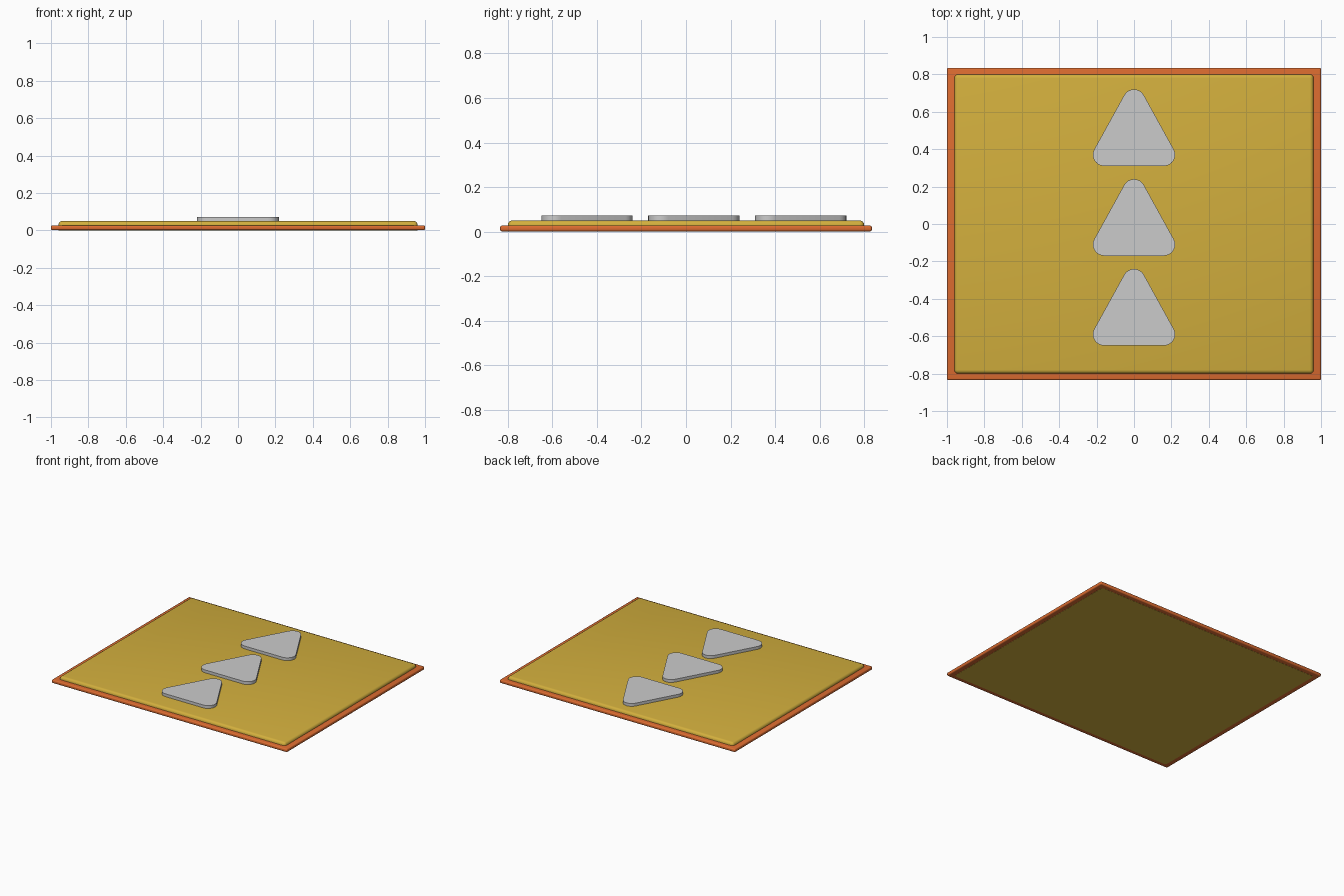
import bpy, bmesh, math

if "Cube" in bpy.data.objects:
    bpy.data.objects.remove(bpy.data.objects["Cube"])


def material(name, color):
    m = bpy.data.materials.new(name)
    m.diffuse_color = (*color, 1)
    m.use_nodes = True
    m.node_tree.nodes["Principled BSDF"].inputs["Base Color"].default_value = m.diffuse_color
    return m


orange = material("orange", (0.72, 0.15, 0.03))
yellow = material("yellow", (0.65, 0.43, 0.047))
grey = material("light grey", (0.6, 0.6, 0.6))


def finish(bm, name, mat):
    bmesh.ops.recalc_face_normals(bm, faces=bm.faces)
    mesh = bpy.data.meshes.new(name)
    bm.to_mesh(mesh)
    bm.free()
    mesh.materials.append(mat)
    ob = bpy.data.objects.new(name, mesh)
    bpy.context.collection.objects.link(ob)
    bpy.ops.object.select_all(action='DESELECT')
    ob.select_set(True)
    bpy.context.view_layer.objects.active = ob
    bpy.ops.object.shade_smooth_by_angle(angle=math.radians(35))
    return ob


def plate(name, hx, hy, z0, z1, radius, mat, round_bottom):
    """Slab with rounded edges; the bottom rim may stay sharp."""
    bm = bmesh.new()
    bmesh.ops.create_cube(bm, size=2)
    for v in bm.verts:
        v.co = (v.co.x * hx, v.co.y * hy, z1 if v.co.z > 0 else z0)
    edges = [e for e in bm.edges
             if round_bottom or any(v.co.z > (z0 + z1) / 2 for v in e.verts)]
    bmesh.ops.bevel(bm, geom=edges, offset=radius, segments=4,
                    profile=0.5, affect='EDGES')
    return finish(bm, name, mat)


def rounded_triangle(name, y, z0, z1, mat):
    """Triangle with rounded corners, extruded upward."""
    r, steps = 0.06, 8
    corners = [((0.16, 0.37 - 0.515), -90), ((0, 0.66 - 0.515), 29),
               ((-0.16, 0.37 - 0.515), 151)]
    sweeps = [119, 122, 119]
    bm = bmesh.new()
    verts = []
    for ((cx, cy), start), sweep in zip(corners, sweeps):
        for i in range(steps + 1):
            a = math.radians(start + sweep * i / steps)
            verts.append(bm.verts.new((cx + r * math.cos(a),
                                       y + cy + r * math.sin(a), z0)))
    face = bm.faces.new(verts)
    ext = bmesh.ops.extrude_face_region(bm, geom=[face], use_keep_orig=True)
    for v in ext["geom"]:
        if isinstance(v, bmesh.types.BMVert):
            v.co.z = z1
    return finish(bm, name, mat)


# Orange backing plate and raised yellow panel
plate("backing_plate", 1.0, 0.835, 0.001, 0.027, 0.009, orange, True)
plate("panel", 0.96, 0.80, 0.0, 0.05, 0.02, yellow, False)

# Column of three raised triangular markers
for i in range(3):
    rounded_triangle(f"arrow_marker_{i + 1}", 0.515 - 0.48 * i, 0.045, 0.072, grey)
